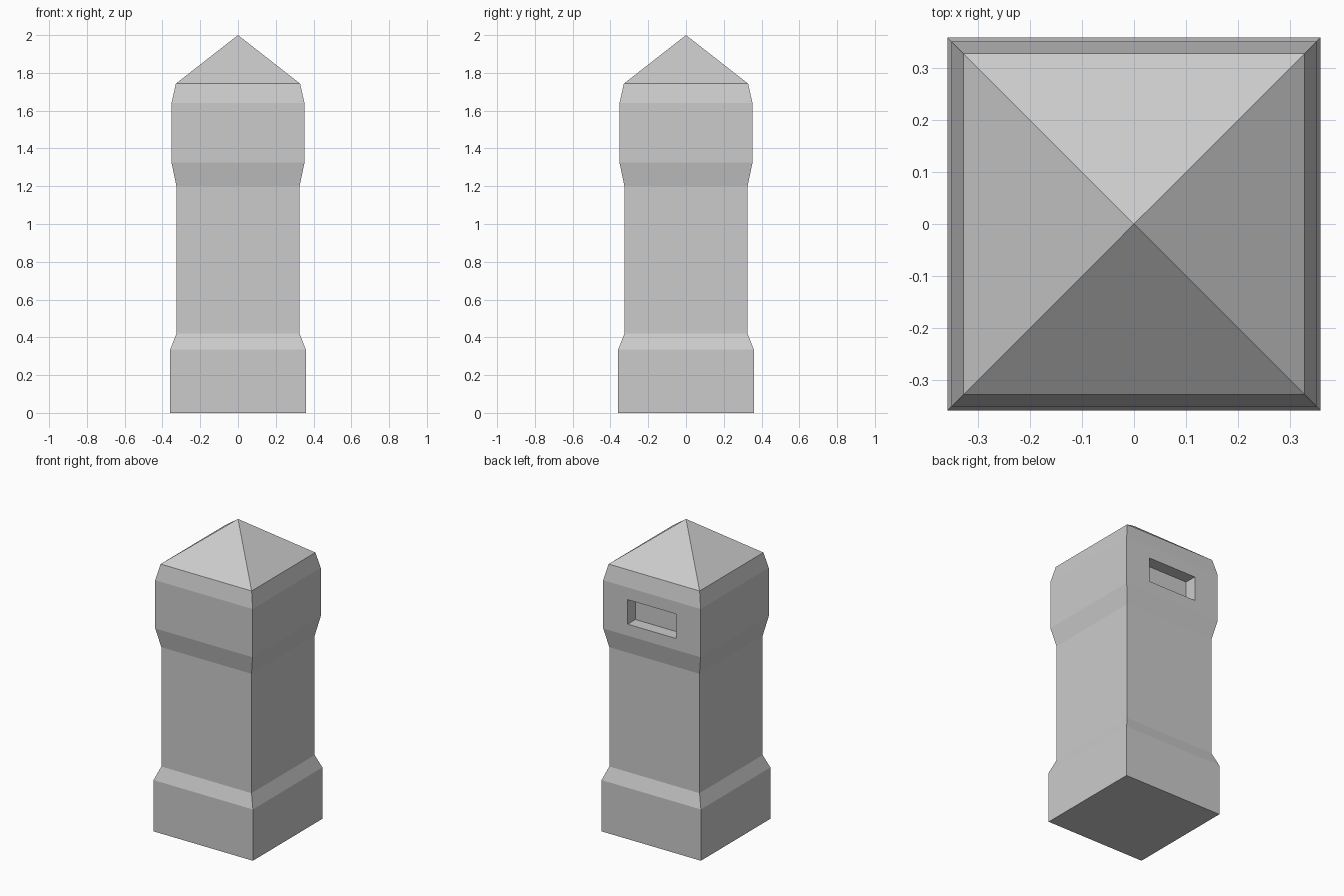
import bpy
import bmesh

if "Cube" in bpy.data.objects:
    bpy.data.objects.remove(bpy.data.objects["Cube"], do_unlink=True)

# Single stone colour
stone = bpy.data.materials.new("grey_stone")
stone.use_nodes = True
STONE = (0.6, 0.6, 0.6, 1.0)
stone.diffuse_color = STONE
stone.node_tree.nodes["Principled BSDF"].inputs["Base Color"].default_value = STONE

# Square post profile: (half width, height), from plinth to cap edge
PROFILE = [(0.359, 0), (0.359, 0.335), (0.326, 0.42), (0.326, 1.2),
           (0.352, 1.325), (0.352, 1.64), (0.329, 1.743)]
APEX = 2.0
CORNERS = [(-1, -1), (1, -1), (1, 1), (-1, 1)]


def bridge(bm, a, b):
    """Join two loops of four vertices with quads."""
    return [bm.faces.new((a[i], a[(i + 1) % 4], b[(i + 1) % 4], b[i]))
            for i in range(4)]


bm = bmesh.new()
rings = [[bm.verts.new((x * w, y * w, z)) for x, y in CORNERS]
         for w, z in PROFILE]
bm.faces.new(rings[0][::-1])
bands = [bridge(bm, low, high) for low, high in zip(rings, rings[1:])]

# Pyramid cap
tip = bm.verts.new((0, 0, APEX))
for i in range(4):
    bm.faces.new((rings[-1][i], rings[-1][(i + 1) % 4], tip))

# Recessed slot in the back of the head
HALF_SLOT, SLOT_LOW, SLOT_HIGH, DEPTH = 0.175, 1.4, 1.56, 0.08
back = bands[4][2]
outer = list(back.verts)
bm.faces.remove(back)


def slot_loop(y):
    return [bm.verts.new((x * HALF_SLOT, y, z)) for x, z in
            ((1, SLOT_LOW), (-1, SLOT_LOW), (-1, SLOT_HIGH), (1, SLOT_HIGH))]


mouth = slot_loop(PROFILE[4][0])
floor = slot_loop(PROFILE[4][0] - DEPTH)
bridge(bm, outer, mouth)
bridge(bm, mouth, floor)
bm.faces.new(floor)
bmesh.ops.recalc_face_normals(bm, faces=bm.faces)

mesh = bpy.data.meshes.new("stone_post")
bm.to_mesh(mesh)
bm.free()
mesh.materials.append(stone)
post = bpy.data.objects.new("stone_post", mesh)
bpy.context.scene.collection.objects.link(post)
